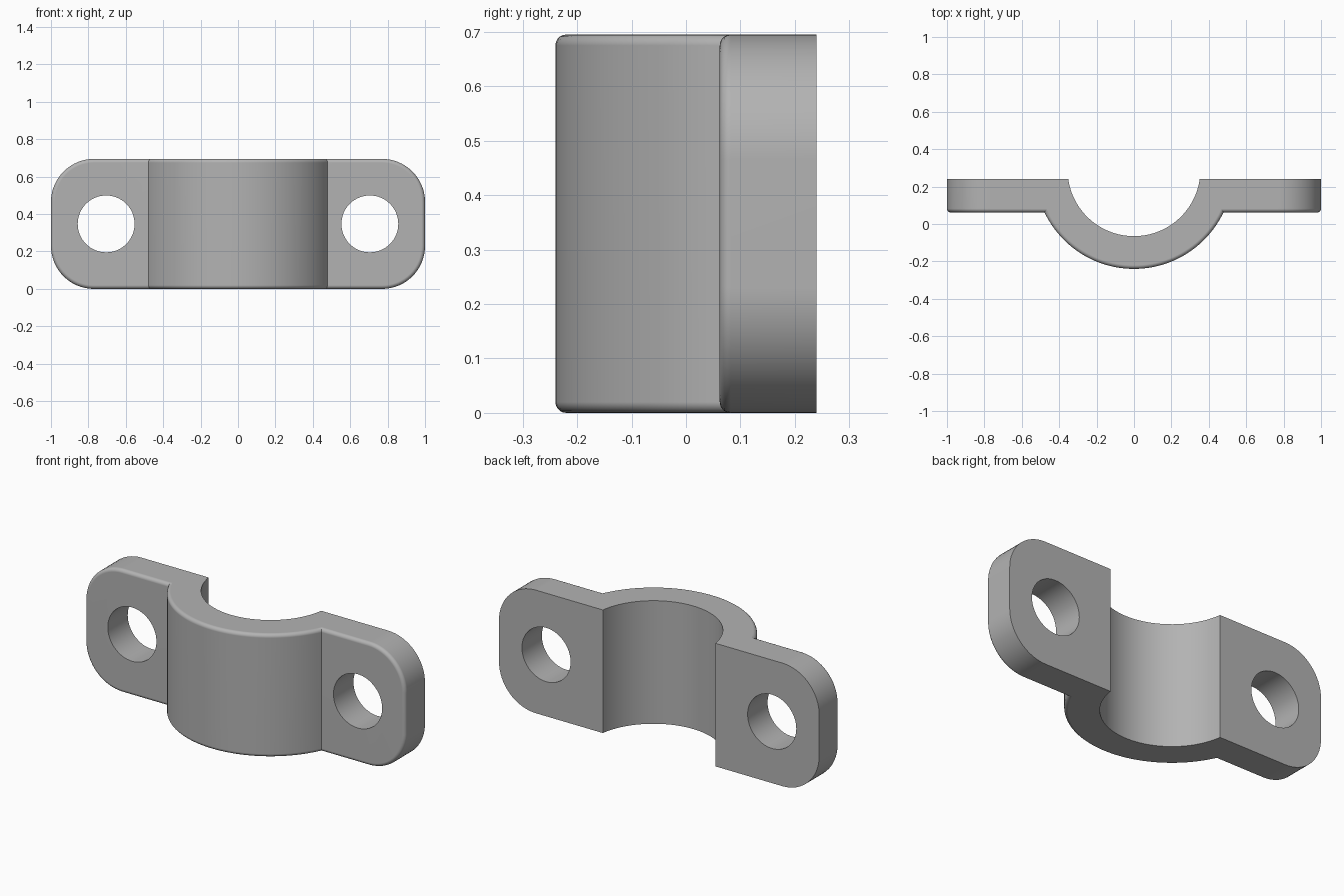
import bpy
import bmesh
from math import asin, acos, cos, sin, pi, radians
from mathutils import Vector

if "Cube" in bpy.data.objects:
    bpy.data.objects.remove(bpy.data.objects["Cube"], do_unlink=True)

HEIGHT = 0.695
BACK, FLANGE_FRONT = 0.24, 0.062
AXIS_Y = 0.29                 # centre of the saddle arcs
INNER_R, OUTER_R = 0.355, 0.53
CORNER_R, FILLET = 0.23, 0.02
HOLE_X, HOLE_R = 0.705, 0.152
STEPS = 48


def arc(radius, end_y):
    """Points from the +x end round the front to the -x end, both at end_y."""
    start = asin((end_y - AXIS_Y) / radius)
    sweep = -pi - 2 * start
    return [(radius * cos(start + sweep * i / STEPS),
             AXIS_Y + radius * sin(start + sweep * i / STEPS))
            for i in range(STEPS + 1)]


# Clamp outline: flanges, outer arc and inner arc
outline = [(1, BACK), (1, FLANGE_FRONT)] + arc(OUTER_R, FLANGE_FRONT)
outline += [(-1, FLANGE_FRONT), (-1, BACK)] + arc(INNER_R, BACK)[::-1]

bm = bmesh.new()
base = bm.faces.new([bm.verts.new((x, y, 0)) for x, y in outline])
top = bmesh.ops.extrude_face_region(bm, geom=[base])["geom"]
bmesh.ops.translate(bm, vec=(0, 0, HEIGHT),
                    verts=[v for v in top if isinstance(v, bmesh.types.BMVert)])
bmesh.ops.recalc_face_normals(bm, faces=bm.faces)

# Large rounded corners at the flange ends
ends = [e for e in bm.edges
        if all(abs(v.co.x) > 0.999 for v in e.verts)
        and abs(e.verts[0].co.z - e.verts[1].co.z) < 0.001]
bmesh.ops.bevel(bm, geom=ends, offset=CORNER_R, offset_type='OFFSET',
                segments=16, profile=0.5, affect='EDGES')

# Small fillet around the whole front rim
bm.normal_update()
rim = [e for e in bm.edges
       if sum(f.normal.y < -0.01 for f in e.link_faces) == 1]
bmesh.ops.bevel(bm, geom=rim, offset=FILLET, offset_type='OFFSET',
                segments=5, profile=0.5, affect='EDGES')
bmesh.ops.recalc_face_normals(bm, faces=bm.faces)

mesh = bpy.data.meshes.new("clamp_half")
bm.to_mesh(mesh)
bm.free()
clamp = bpy.data.objects.new("clamp_half", mesh)
bpy.context.collection.objects.link(clamp)

# Plain grey metal
grey = bpy.data.materials.new("plain_grey")
grey.use_nodes = True
colour = (0.45, 0.45, 0.45, 1)
grey.diffuse_color = colour
grey.node_tree.nodes["Principled BSDF"].inputs["Base Color"].default_value = colour
mesh.materials.append(grey)

# Bolt holes through both flanges
for side in (-1, 1):
    bpy.ops.mesh.primitive_cylinder_add(
        vertices=64, radius=HOLE_R, depth=1,
        location=(side * HOLE_X, 0.15, HEIGHT / 2), rotation=(pi / 2, 0, 0))
    cutter = bpy.context.object
    cutter.name = "bolt_hole_cutter"
    cutter.hide_render = True
    cutter.data.materials.append(grey)
    bpy.context.view_layer.objects.active = clamp
    cut = clamp.modifiers.new("bolt_hole", 'BOOLEAN')
    cut.operation, cut.solver, cut.object = 'DIFFERENCE', 'EXACT', cutter
    bpy.ops.object.modifier_apply(modifier=cut.name)
    bpy.data.objects.remove(cutter, do_unlink=True)

# Smooth curved walls, crisp edges, flat faces kept flat
bpy.ops.object.select_all(action='DESELECT')
clamp.select_set(True)
bpy.context.view_layer.objects.active = clamp
bpy.ops.object.shade_smooth_by_angle(angle=radians(25))
weighted = clamp.modifiers.new("flat_face_normals", 'WEIGHTED_NORMAL')
weighted.keep_sharp = True
